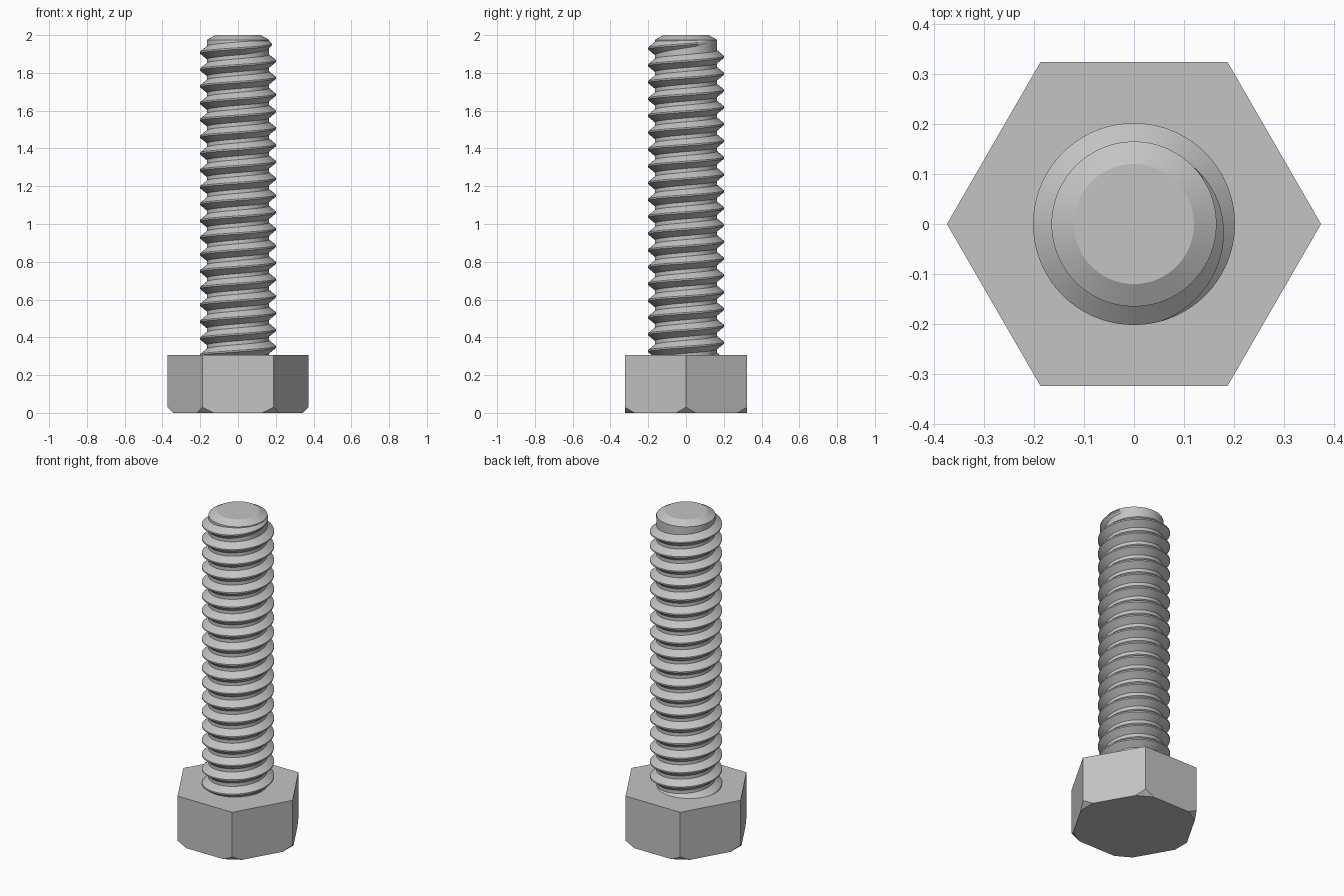
import bpy
import bmesh
from math import cos, sin, pi, radians
from mathutils import Vector

cube = bpy.data.objects.get("Cube")
if cube:
    bpy.data.objects.remove(cube, do_unlink=True)

# Single metal colour
STEEL = (0.55, 0.55, 0.55, 1.0)
steel = bpy.data.materials.new("steel_grey")
steel.use_nodes = True
steel.diffuse_color = STEEL
bsdf = next(n for n in steel.node_tree.nodes if n.type == 'BSDF_PRINCIPLED')
bsdf.inputs["Base Color"].default_value = STEEL

SEGMENTS = 72
HEAD_TOP, HEAD_RADIUS, CORNER_CUT = 0.306, 0.374, 0.06
ROOT, CREST, PITCH = 0.165, 0.202, 0.089


def polar(radius, angle, z):
    return Vector((radius * cos(angle), radius * sin(angle), z))


def finish(name, bm, smooth):
    bmesh.ops.recalc_face_normals(bm, faces=bm.faces)
    mesh = bpy.data.meshes.new(name)
    bm.to_mesh(mesh)
    bm.free()
    mesh.materials.append(steel)
    obj = bpy.data.objects.new(name, mesh)
    bpy.context.collection.objects.link(obj)
    if smooth:
        bpy.ops.object.select_all(action='DESELECT')
        obj.select_set(True)
        bpy.context.view_layer.objects.active = obj
        bpy.ops.object.shade_smooth_by_angle(angle=radians(28))


def bridge(bm, a, b, closed):
    count = len(a) if closed else len(a) - 1
    for i in range(count):
        j = (i + 1) % len(a)
        bm.faces.new((a[i], a[j], b[j], b[i]))


# Hexagonal head with clipped lower corners
bm = bmesh.new()
corners = [polar(HEAD_RADIUS, i * pi / 3, 0) for i in range(6)]
for i, corner in enumerate(corners):
    bm.verts.new(corner + Vector((0, 0, HEAD_TOP)))
    bm.verts.new(corner + Vector((0, 0, 0.03)))
    for neighbour in (corners[i - 1], corners[(i + 1) % 6]):
        bm.verts.new(corner + (neighbour - corner).normalized() * CORNER_CUT)
bmesh.ops.convex_hull(bm, input=bm.verts)
bmesh.ops.dissolve_limit(bm, angle_limit=0.01, verts=bm.verts, edges=bm.edges)
finish("hex_head", bm, False)

# Shank core with chamfered tip
bm = bmesh.new()
rings = [[bm.verts.new(polar(r, 2 * pi * i / SEGMENTS, z)) for i in range(SEGMENTS)]
         for r, z in ((ROOT, 0.2), (ROOT, 1.975), (0.12, 2.0))]
for low, high in zip(rings, rings[1:]):
    bridge(bm, low, high, True)
bm.faces.new(rings[0])
bm.faces.new(rings[-1])
finish("shank_core", bm, True)

# Helical thread ridge, fading out near the tip
bm = bmesh.new()
end = radians(405)
start = end - 2 * pi * 19.5
fade = radians(120)
steps = int(SEGMENTS * 19.5)
previous = None
for s in range(steps + 1):
    angle = start + (end - start) * s / steps
    z = 1.907 + (angle - pi) / (2 * pi) * PITCH
    left = min(1, (end - angle) / fade)
    depth = (CREST - ROOT) * left
    half = 0.036 * (0.35 + 0.65 * left)
    tip = 0.004
    section = [bm.verts.new(polar(r, angle, z + dz)) for r, dz in (
        (ROOT - 0.002, -half), (ROOT + depth, -tip),
        (ROOT + depth, tip), (ROOT - 0.002, half))]
    if previous:
        bridge(bm, previous, section, True)
    else:
        bm.faces.new(section)
    previous = section
bm.faces.new(previous)
finish("thread", bm, True)
